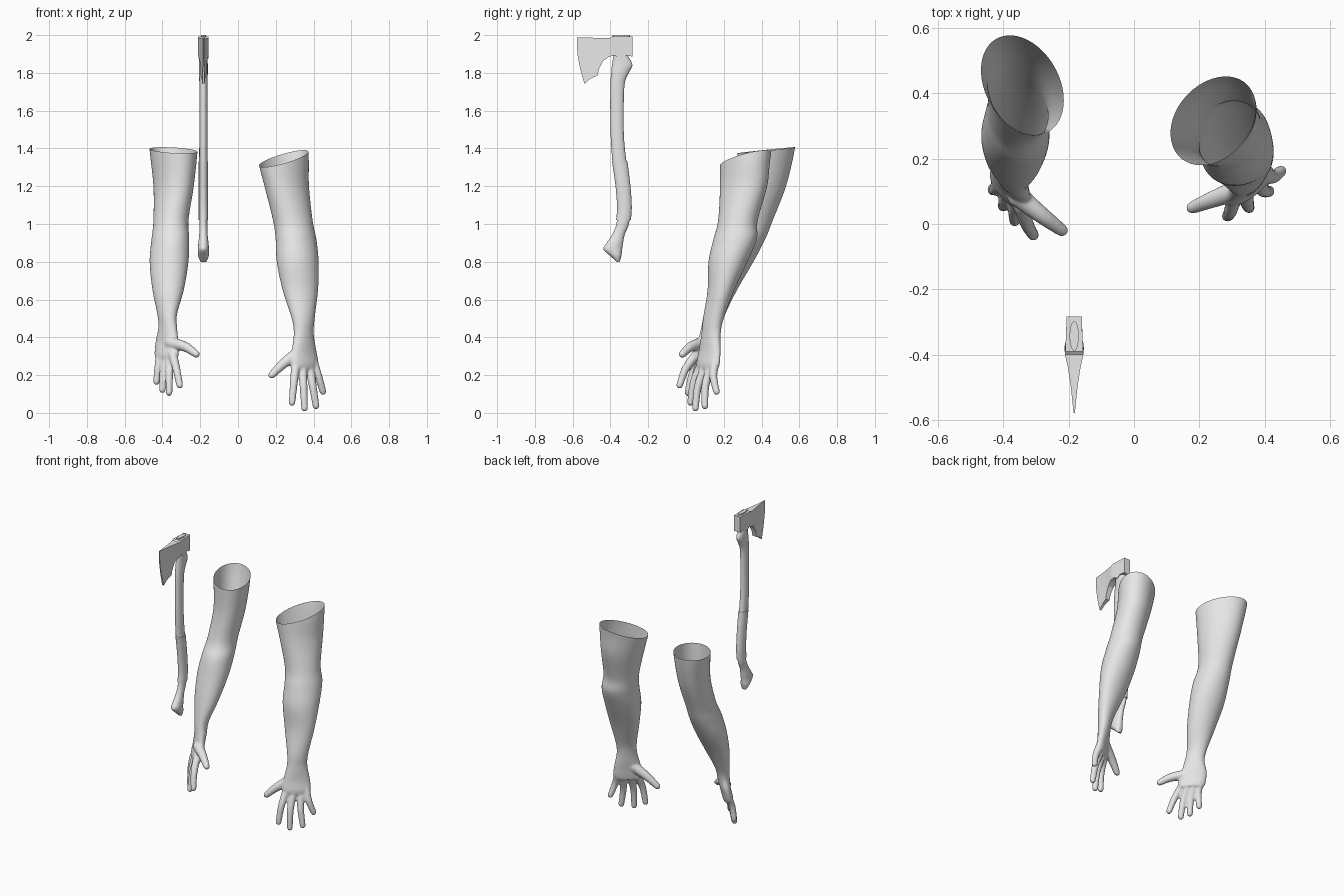
import bpy
import bmesh
from math import sin, cos, pi, asin
from mathutils import Vector, Matrix

if "Cube" in bpy.data.objects:
    bpy.data.objects.remove(bpy.data.objects["Cube"], do_unlink=True)

grey = bpy.data.materials.new("plain grey")
grey.use_nodes = True
grey.diffuse_color = (0.8, 0.8, 0.8, 1)
grey.node_tree.nodes["Principled BSDF"].inputs["Base Color"].default_value = grey.diffuse_color


def catmull(rows, steps):
    """Smoothly resample rows of numbers."""
    out = []
    last = len(rows) - 1
    for i in range(last):
        a, b, c, d = (rows[max(0, min(last, i + k))] for k in (-1, 0, 1, 2))
        for s in range(steps):
            t = s / steps
            out.append([q + t / 2 * (r - p + t * (2 * p - 5 * q + 4 * r - w
                        + t * (3 * (q - r) + w - p)))
                        for p, q, r, w in zip(a, b, c, d)])
    out.append(list(rows[-1]))
    return out


def loft(bm, sections, sides):
    """Capped tube; each section is z, x centre, x radius, y centre, y radius, lean."""
    rings = []
    for z, cx, ax, cy, ay, lean in sections:
        shift = asin(lean)
        rings.append([bm.verts.new((cx + ax * cos(t), cy + ay * sin(t + shift), z))
                      for t in (2 * pi * i / sides for i in range(sides))])
    for low, high in zip(rings, rings[1:]):
        for i in range(sides):
            j = (i + 1) % sides
            bm.faces.new((low[i], low[j], high[j], high[i]))
    bm.faces.new(rings[0])
    bm.faces.new(rings[-1])


def finger(bm, points, r0, r1):
    """Chain of overlapping balls along a curved path."""
    path = catmull(points, 12)
    for i, p in enumerate(path):
        r = r0 + (r1 - r0) * i / (len(path) - 1)
        bmesh.ops.create_uvsphere(bm, u_segments=16, v_segments=10, radius=r,
                                  matrix=Matrix.Translation(p))


def make_object(name, bm, angle=None):
    bmesh.ops.recalc_face_normals(bm, faces=bm.faces[:])
    mesh = bpy.data.meshes.new(name)
    bm.to_mesh(mesh)
    bm.free()
    mesh.materials.append(grey)
    obj = bpy.data.objects.new(name, mesh)
    bpy.context.collection.objects.link(obj)
    if angle:
        bpy.ops.object.select_all(action="DESELECT")
        obj.select_set(True)
        bpy.context.view_layer.objects.active = obj
        bpy.ops.object.shade_smooth_by_angle(angle=angle)
    return obj


def make_arm(name, sections, fingers, thumb, rim, rim_normal):
    bm = bmesh.new()
    loft(bm, catmull(sections, 6), 40)
    for base, tip in fingers:
        # knuckles arch slightly forward of the straight line
        mid = (Vector(base) + Vector(tip)) / 2 + Vector((0, -0.012, 0.006))
        finger(bm, [base, mid, tip], 0.025, 0.018)
    finger(bm, thumb, 0.034, 0.019)
    obj = make_object(name, bm)
    # fuse hand and arm into one skin
    fuse = obj.modifiers.new("fuse", "REMESH")
    fuse.mode = "VOXEL"
    fuse.voxel_size = 0.006
    soften = obj.modifiers.new("soften", "SMOOTH")
    soften.factor = 0.5
    soften.iterations = 8
    graph = bpy.context.evaluated_depsgraph_get()
    skin = bpy.data.meshes.new_from_object(obj.evaluated_get(graph))
    obj.modifiers.clear()
    # cut the top open
    bm = bmesh.new()
    bm.from_mesh(skin)
    bmesh.ops.bisect_plane(bm, geom=bm.verts[:] + bm.edges[:] + bm.faces[:],
                           plane_co=rim, plane_no=rim_normal, clear_outer=True)
    for f in bm.faces:
        f.smooth = True
        f.material_index = 0
    bm.to_mesh(obj.data)
    bm.free()
    bpy.data.meshes.remove(skin)


# Left arm
make_arm(
    "left_arm",
    [(1.5, .225, .14, .33, .14, .3), (1.34, .24, .135, .313, .133, .3),
     (1.2, .258, .118, .305, .125, .25), (1.02, .29, .105, .275, .105, .1),
     (.92, .307, .108, .26, .115, .1), (.8, .316, .111, .222, .103, .1),
     (.65, .33, .094, .185, .071, .15), (.5, .345, .061, .145, .055, .3),
     (.42, .348, .053, .133, .051, .45), (.33, .35, .065, .125, .058, .7),
     (.26, .355, .072, .117, .062, .75), (.23, .355, .062, .115, .052, .75)],
    [((.305, .08, .25), (.286, .024, .054)), ((.342, .1, .24), (.352, .05, .024)),
     ((.378, .13, .24), (.413, .1, .036)), ((.402, .152, .26), (.45, .162, .112))],
    [(.32, .105, .32), (.24, .075, .26), (.178, .05, .2)],
    (.24, .313, 1.345), (-.22, -.2, 1))

# Right arm
make_arm(
    "right_arm",
    [(1.5, -.342, .13, .43, .155, -.3), (1.39, -.341, .127, .423, .152, -.3),
     (1.2, -.341, .107, .4, .13, -.25), (1.02, -.355, .093, .35, .11, -.1),
     (.92, -.358, .1, .305, .115, -.1), (.8, -.365, .103, .257, .1, -.1),
     (.65, -.37, .083, .195, .075, -.15), (.52, -.375, .052, .15, .057, -.3),
     (.45, -.372, .05, .133, .053, -.45), (.38, -.376, .06, .122, .06, -.7),
     (.31, -.378, .064, .1, .065, -.75), (.28, -.376, .055, .095, .055, -.75)],
    [((-.345, .055, .31), (-.308, -.034, .146)), ((-.362, .085, .3), (-.365, .01, .107)),
     ((-.388, .11, .3), (-.4, .055, .122)), ((-.41, .14, .32), (-.432, .105, .165))],
    [(-.355, .085, .37), (-.28, .025, .35), (-.22, -.02, .31)],
    (-.341, .42, 1.39), (.02, -.1, 1))

# Axe handle pieces: rows are z, front edge, back edge, half width
AXE_X = -.183


def haft(name, rows, steps=5):
    bm = bmesh.new()
    loft(bm, [(z, AXE_X, w, (f + b) / 2, (b - f) / 2, 0)
              for z, f, b, w in catmull(rows, steps)], 28)
    make_object(name, bm, 0.7)


haft("axe_handle", [(1.9, -.38, -.315, .021), (1.883, -.385, -.303, .022),
                    (1.84, -.392, -.284, .023), (1.8, -.396, -.303, .023),
                    (1.74, -.4, -.325, .022), (1.6, -.401, -.33, .022),
                    (1.45, -.398, -.328, .022), (1.32, -.389, -.314, .0225)])
haft("axe_grip", [(1.332, -.392, -.31, .025), (1.2, -.373, -.294, .025),
                  (1.09, -.365, -.287, .025), (1.02, -.37, -.292, .025)])
haft("axe_pommel", [(1.03, -.364, -.297, .021), (.99, -.371, -.305, .021),
                    (.945, -.39, -.324, .022), (.9, -.42, -.333, .027),
                    (.866, -.437, -.338, .029), (.83, -.4, -.342, .028),
                    (.798, -.364, -.352, .014)])
haft("eye_wedge", [(1.9, -.388, -.297, .014), (2, -.388, -.297, .014)], 1)

# Axe head: flat profile, extruded, then thinned towards the edge
bm = bmesh.new()
profile = [(-.283, 1.992), (-.39, 1.992), (-.4, 1.985), (-.578, 1.987), (-.575, 1.9),
           (-.56, 1.82), (-.538, 1.742), (-.505, 1.77), (-.468, 1.786), (-.461, 1.82),
           (-.44, 1.862), (-.41, 1.884), (-.38, 1.893), (-.35, 1.875), (-.32, 1.892),
           (-.283, 1.887)]
face = bm.faces.new([bm.verts.new((-1, y, z)) for y, z in profile])
side = bmesh.ops.extrude_face_region(bm, geom=[face])["geom"]
for v in side:
    if isinstance(v, bmesh.types.BMVert):
        v.co.x = 1
for cut in (-.34, -.4, -.44, -.5):
    bmesh.ops.bisect_plane(bm, geom=bm.verts[:] + bm.edges[:] + bm.faces[:],
                           plane_co=(0, cut, 0), plane_no=(0, 1, 0))
thickness = [(-.578, .002), (-.5, .01), (-.44, .019), (-.4, .028), (-.34, .025), (-.28, .023)]
for v in bm.verts:
    for (y0, w0), (y1, w1) in zip(thickness, thickness[1:]):
        if y0 - .0001 <= v.co.y <= y1 + .0001:
            half = w0 + (w1 - w0) * (v.co.y - y0) / (y1 - y0)
            break
    v.co.x = AXE_X + v.co.x * half
make_object("axe_head", bm, 0.4)
